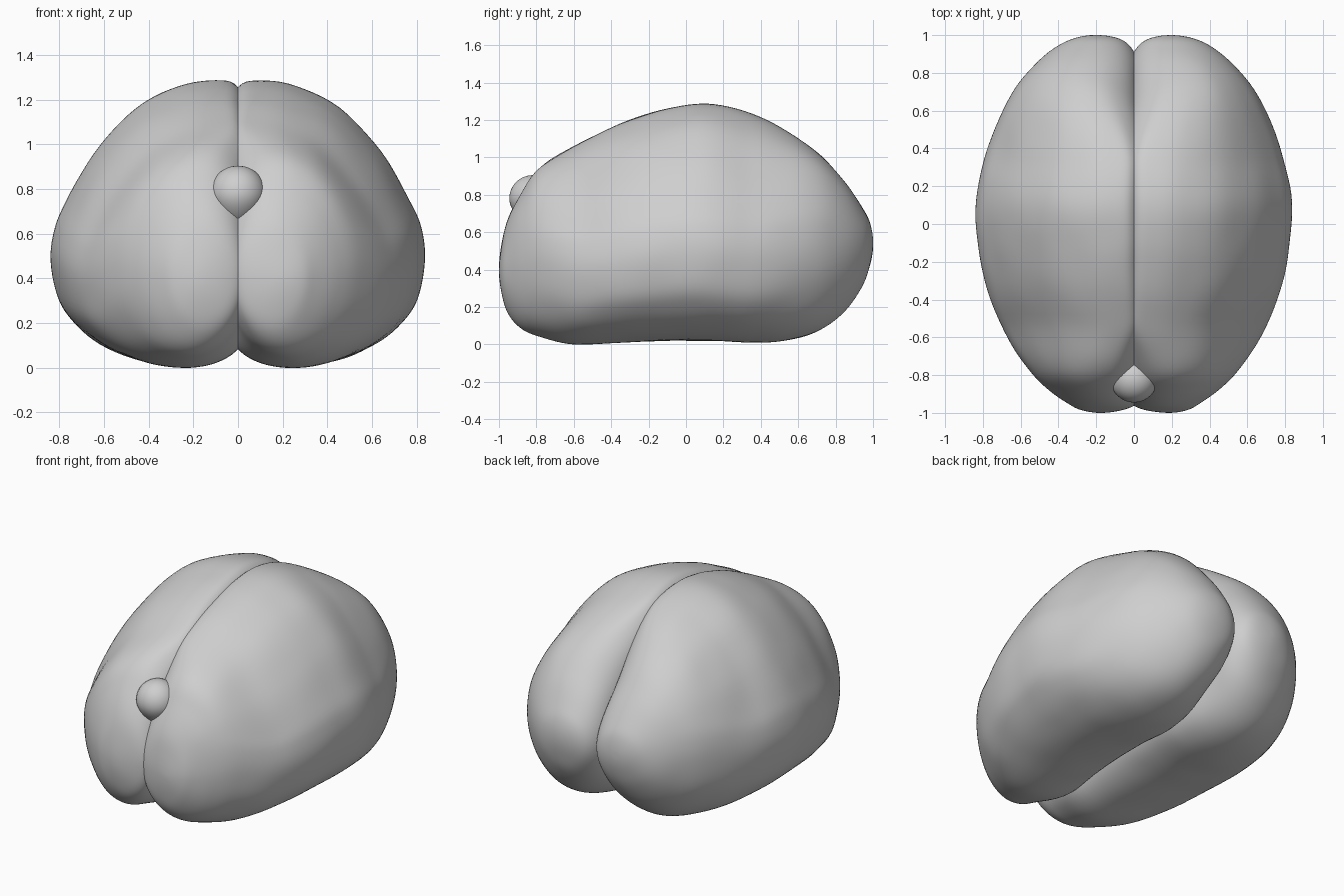
import bpy, bmesh, math
from mathutils import Vector, noise

if "Cube" in bpy.data.objects:
    bpy.data.objects.remove(bpy.data.objects["Cube"])

grey = bpy.data.materials.new("plain grey")
grey.diffuse_color = (0.62, 0.62, 0.62, 1)
grey.use_nodes = True
grey.node_tree.nodes["Principled BSDF"].inputs["Base Color"].default_value = grey.diffuse_color

# Stations along a lobe: y, bottom z, top z, inner x, outer x
STATIONS = [
    (-1.0, .40, .40, .18, .18), (-.985, .27, .54, .06, .28),
    (-.95, .165, .67, -.015, .35), (-.88, .085, .81, -.045, .45),
    (-.78, .04, .945, -.055, .55), (-.60, .0, 1.06, -.055, .67),
    (-.35, .01, 1.18, -.05, .775), (-.10, .02, 1.26, -.05, .825),
    (.12, .02, 1.288, -.05, .835), (.35, .01, 1.235, -.05, .79),
    (.55, .025, 1.135, -.05, .72), (.72, .08, 1.01, -.04, .63),
    (.85, .18, .87, -.025, .52), (.94, .31, .735, .02, .41),
    (.985, .43, .645, .09, .31), (1.0, .54, .54, .20, .20)]

# Normalised cross-section (inner side at 0, outer side at 1)
SECTION = [
    (.395, 0), (.59, .02), (.757, .07), (.88, .14), (.96, .225), (1, .36),
    (.985, .47), (.927, .57), (.78, .745), (.57, .9), (.35, .98), (.17, 1),
    (.06, .98), (0, .88), (0, .6), (0, .38), (0, .2), (.06, .085), (.2, .022)]
# Section index -> angle of the matching point on an ellipse
QUARTERS = [(0, -90), (5, 0), (11, 90), (14.5, 180), (19, 270)]


def blend(points, f):
    a, b, c, d = points
    return [.5 * (2 * q + (r - p) * f + (2 * p - 5 * q + 4 * r - s) * f * f
                  + (3 * q - p - 3 * r + s) * f ** 3)
            for p, q, r, s in zip(a, b, c, d)]


def station(t):
    """Smooth station; the ends are mirrored through the tip so they stay round."""
    flip = lambda s: (s[0], s[2], s[1], s[4], s[3])
    pts = [flip(STATIONS[1])] + STATIONS + [flip(STATIONS[-2])]
    i = min(int(t), len(STATIONS) - 2)
    return blend(pts[i:i + 4], t - i)


def section(t):
    n = len(SECTION)
    i = int(t)
    return blend([SECTION[(i + k) % n] for k in (-1, 0, 1, 2)], t - i)


def ellipse(t):
    for (i0, a0), (i1, a1) in zip(QUARTERS, QUARTERS[1:]):
        if t <= i1:
            a = math.radians(a0 + (a1 - a0) * (t - i0) / (i1 - i0))
            return .5 + .5 * math.cos(a), .5 + .5 * math.sin(a)


def smoothstep(a, b, x):
    x = max(0, min(1, (x - a) / (b - a)))
    return x * x * (3 - 2 * x)


def finish(bm, name):
    bmesh.ops.recalc_face_normals(bm, faces=bm.faces)
    for f in bm.faces:
        f.smooth = True
    mesh = bpy.data.meshes.new(name)
    bm.to_mesh(mesh)
    bm.free()
    mesh.materials.append(grey)
    obj = bpy.data.objects.new(name, mesh)
    bpy.context.collection.objects.link(obj)
    return obj


def lobe(name, side, rows=90, cols=95):
    bm = bmesh.new()
    rings = []
    last = len(STATIONS) - 1
    for r in range(1, rows):
        y, zb, zt, xi, xo = station(last * r / rows)
        # Sections become round towards the two ends
        w = smoothstep(.3, .95, y) if y > 0 else smoothstep(.5, 1, -y)
        ring = []
        for c in range(cols):
            t = len(SECTION) * c / cols
            (u, v), (eu, ev) = section(t), ellipse(t)
            u += (eu - u) * w
            v += (ev - v) * w
            p = Vector((side * (xi + (xo - xi) * u), y, zb + (zt - zb) * v))
            # Soft hand-sculpted unevenness
            out = (p - Vector((side * .3, 0, .6))).normalized()
            p += out * .004 * noise.noise(p * 5)
            p.z = max(p.z, 0)
            ring.append(bm.verts.new(p))
        rings.append(ring)
    for r0, r1 in zip(rings, rings[1:]):
        for c in range(cols):
            d = (c + 1) % cols
            bm.faces.new((r0[c], r0[d], r1[d], r1[c]))
    # Close the front and back tips
    for ring, s in ((rings[0], STATIONS[0]), (rings[-1], STATIONS[-1])):
        tip = bm.verts.new((side * s[3], s[0], s[1]))
        for c in range(cols):
            bm.faces.new((ring[c], ring[(c + 1) % cols], tip))
    return finish(bm, name)


lobe("right_lobe", 1)
lobe("left_lobe", -1)

# Small drop-shaped knob at the front of the seam
bm = bmesh.new()
bmesh.ops.create_uvsphere(bm, u_segments=40, v_segments=24, radius=.125)
for v in bm.verts:
    n = min(0, v.co.z / .125)
    v.co.x *= 1 - .14 * n * n
    v.co.y *= 1 - .14 * n * n
    v.co.z *= 1 + .16 * n * n
    v.co += Vector((0, -.82, .78))
finish(bm, "front_knob")
